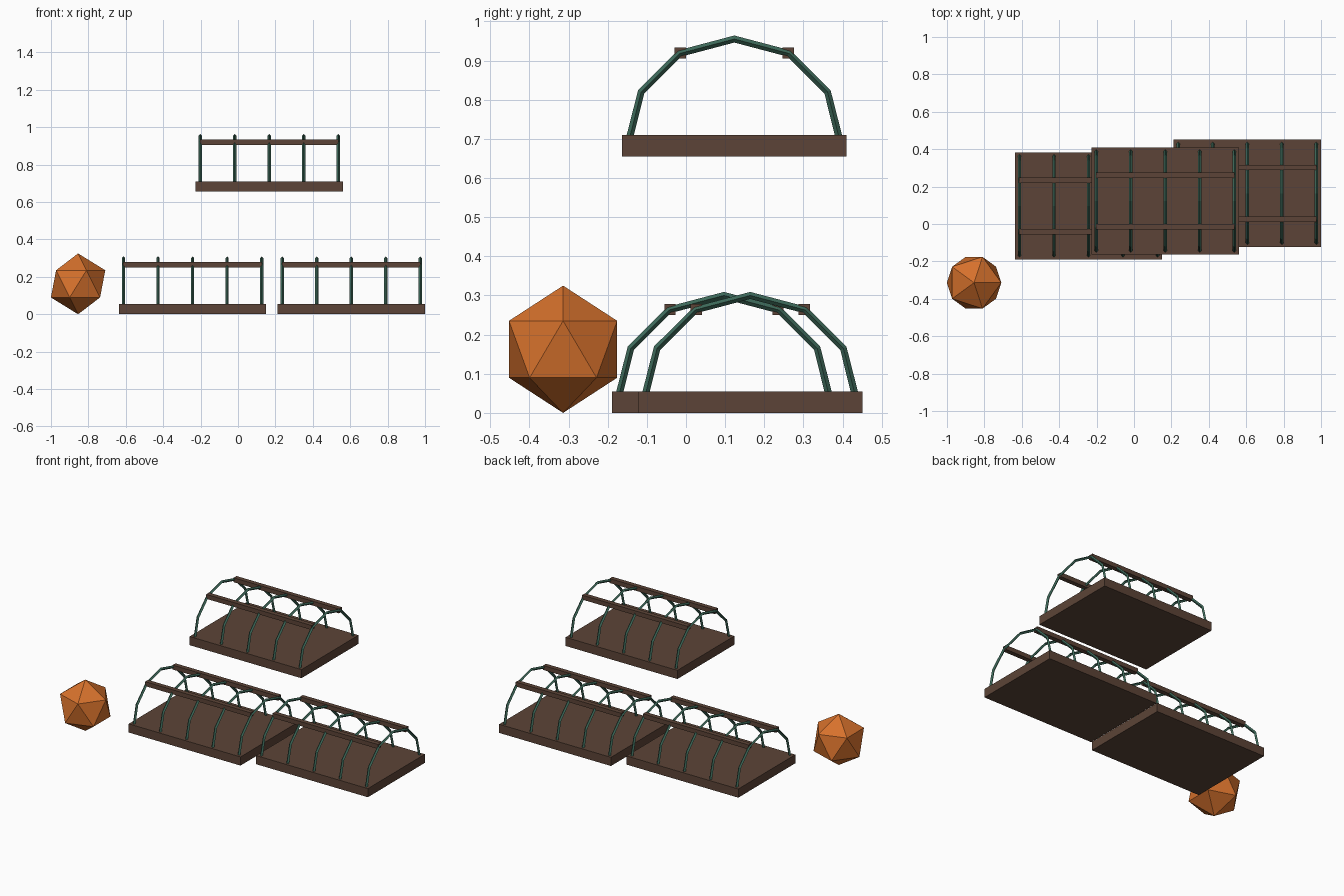
import bpy
import bmesh
from mathutils import Vector

default = bpy.data.objects.get("Cube")
if default:
    bpy.data.objects.remove(default, do_unlink=True)


def make_material(name, rgb):
    """Flat material from 8-bit sRGB values, stored as linear."""
    lin = [((c / 255 + 0.055) / 1.055) ** 2.4 for c in rgb]
    mat = bpy.data.materials.new(name)
    mat.use_nodes = True
    mat.diffuse_color = (*lin, 1)
    mat.node_tree.nodes["Principled BSDF"].inputs["Base Color"].default_value = (*lin, 1)
    return mat


BROWN = make_material("dark brown wood", (92, 68, 55))
GREEN = make_material("green metal", (62, 106, 90))
ORANGE = make_material("orange", (214, 113, 44))


def add_object(name, bm, mat, location):
    bmesh.ops.recalc_face_normals(bm, faces=bm.faces)
    mesh = bpy.data.meshes.new(name)
    bm.to_mesh(mesh)
    bm.free()
    mesh.materials.append(mat)
    obj = bpy.data.objects.new(name, mesh)
    obj.location = location
    bpy.context.collection.objects.link(obj)
    return obj


def add_box(name, size, mat, location):
    bm = bmesh.new()
    bmesh.ops.create_cube(bm, size=1)
    bmesh.ops.scale(bm, vec=size, verts=bm.verts)
    return add_object(name, bm, mat, location)


# Hoop outline in the y-z plane: foot, knee, shoulder, crown, then mirrored
HALF = [(-0.267, 0.05), (-0.238, 0.165), (-0.14, 0.263), (0, 0.3)]
OUTLINE = [Vector((0, y, z)) for y, z in HALF + [(-y, z) for y, z in HALF[-2::-1]]]
TUBE_RADIUS = 0.009


def add_hoop(name, location):
    """Four-sided tube swept along the hoop outline."""
    bm = bmesh.new()
    side = Vector((1, 0, 0))
    rings = []
    for i, point in enumerate(OUTLINE):
        before = OUTLINE[max(i - 1, 0)]
        after = OUTLINE[min(i + 1, len(OUTLINE) - 1)]
        out = side.cross((after - before).normalized())
        rings.append([bm.verts.new(point + d * TUBE_RADIUS)
                      for d in (side, out, -side, -out)])
    for a, b in zip(rings, rings[1:]):
        for k in range(4):
            j = (k + 1) % 4
            bm.faces.new((a[k], a[j], b[j], b[k]))
    bm.faces.new(rings[0])
    bm.faces.new(rings[-1])
    return add_object(name, bm, GREEN, location)


# Each frame: a slab, five hoops and two rails
def add_frame(label, x, y, z):
    add_box(f"{label}_base", (0.787, 0.573, 0.055), BROWN, (x, y, z + 0.0275))
    for i in range(5):
        add_hoop(f"{label}_hoop_{i + 1}", (x + (i - 2) * 0.1845, y, z))
    for name, sign in (("front", -1), ("back", 1)):
        add_box(f"{label}_{name}_rail", (0.742, 0.029, 0.028), BROWN,
                (x, y + sign * 0.138, z + 0.264))


add_frame("right_frame", -0.243, 0.097, 0)
add_frame("left_frame", 0.606, 0.164, 0)
add_frame("raised_frame", 0.167, 0.1235, 0.655)

# Faceted ball standing on one point
ball = bmesh.new()
bmesh.ops.create_icosphere(ball, subdivisions=1, radius=0.1625)
add_object("faceted_ball", ball, ORANGE, (-0.855, -0.314, 0.1625))
